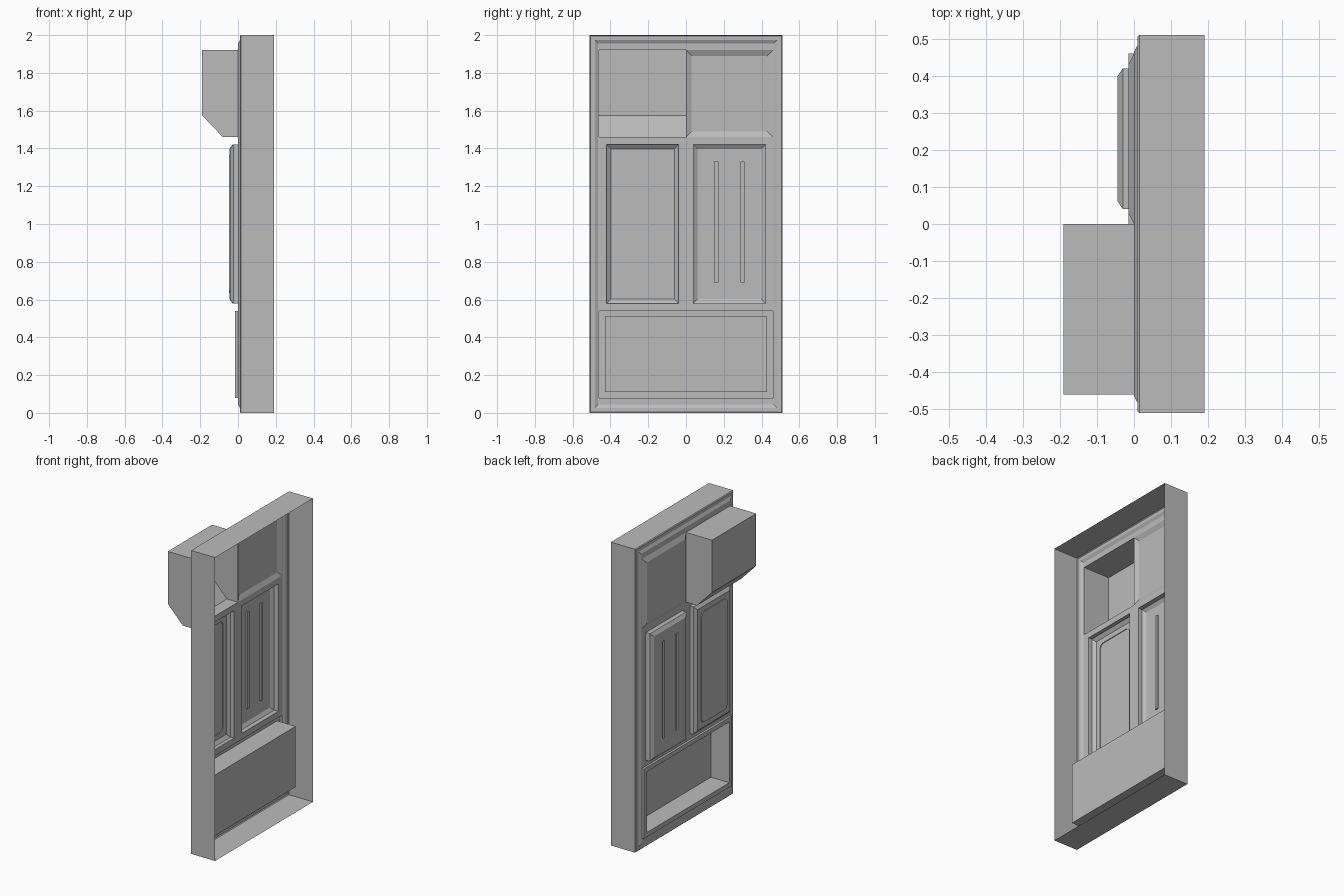
import bpy, bmesh, math

old = bpy.data.objects.get("Cube")
if old:
    bpy.data.objects.remove(old, do_unlink=True)

grey = bpy.data.materials.new("plain_grey")
grey.use_nodes = True
colour = (0.5, 0.5, 0.5, 1)
grey.diffuse_color = colour
grey.node_tree.nodes["Principled BSDF"].inputs["Base Color"].default_value = colour


def finish(bm, name):
    """Weld the sheet, turn its outside towards -x and make the object."""
    bmesh.ops.remove_doubles(bm, verts=bm.verts, dist=1e-5)
    bmesh.ops.recalc_face_normals(bm, faces=bm.faces)
    bm.normal_update()
    if sum(f.normal.x * f.calc_area() for f in bm.faces) > 0:
        bmesh.ops.reverse_faces(bm, faces=bm.faces)
    mesh = bpy.data.meshes.new(name)
    bm.to_mesh(mesh)
    bm.free()
    mesh.materials.append(grey)
    ob = bpy.data.objects.new(name, mesh)
    bpy.context.collection.objects.link(ob)


def inset(rect, d):
    y0, y1, z0, z1 = rect
    return (y0 + d, y1 - d, z0 + d, z1 - d)


def ring(bm, x, rect, r=0.0, steps=3):
    """Rectangle of vertices at depth x, with corners of radius r."""
    y0, y1, z0, z1 = rect
    centres = [(y1 - r, z1 - r), (y0 + r, z1 - r), (y0 + r, z0 + r), (y1 - r, z0 + r)]
    verts = []
    for i, (cy, cz) in enumerate(centres):
        for s in range(steps + 1):
            a = (i + s / steps) * math.pi / 2
            verts.append(bm.verts.new((x, cy + r * math.cos(a), cz + r * math.sin(a))))
    return verts


def loft(bm, levels, cap=True):
    """Join rings (x, rect[, radius]) into a pressed shape."""
    rings = [ring(bm, *level) for level in levels]
    for a, b in zip(rings, rings[1:]):
        n = len(a)
        for i in range(n):
            j = (i + 1) % n
            bm.faces.new((a[i], a[j], b[j], b[i]))
    if cap:
        bm.faces.new(rings[-1])


def sheet(bm, x, rect, holes):
    """Flat sheet at depth x with rectangular openings."""
    ys = sorted({v for r in [rect] + holes for v in r[:2]})
    zs = sorted({v for r in [rect] + holes for v in r[2:]})
    for ya, yb in zip(ys, ys[1:]):
        for za, zb in zip(zs, zs[1:]):
            cy, cz = (ya + yb) / 2, (za + zb) / 2
            if any(h[0] < cy < h[1] and h[2] < cz < h[3] for h in holes):
                continue
            corners = [(ya, za), (yb, za), (yb, zb), (ya, zb)]
            bm.faces.new([bm.verts.new((x, y, z)) for y, z in corners])


outline = (-0.51, 0.51, 0, 2)
hopper = (-0.46, 0, 1.46, 1.92)
upper = (0, 0.46, 1.46, 1.92)
plain = (-0.42, -0.04, 0.58, 1.42)
slotted = (0.04, 0.42, 0.58, 1.42)
tray = (-0.46, 0.46, 0.08, 0.54)

# Outer casing, open at the back, with a stepped rim
bm = bmesh.new()
loft(bm, [(0.19, outline), (0.015, outline), (0.01, inset(outline, 0.005)),
          (0.01, inset(outline, 0.027)), (0, inset(outline, 0.045))], cap=False)
finish(bm, "outer_casing")

# Face sheet with an opening for every pressed part
bm = bmesh.new()
sheet(bm, 0, inset(outline, 0.045), [hopper, upper, plain, slotted, tray])
finish(bm, "face_sheet")

# Projecting hollow box with a sloped underside
bm = bmesh.new()
loft(bm, [(0, hopper), (-0.08, hopper), (-0.19, (-0.46, 0, 1.575, 1.92))])
finish(bm, "projecting_box")

# Upper panel with sloped edges
bm = bmesh.new()
loft(bm, [(0, upper), (-0.015, inset(upper, 0.03))])
finish(bm, "upper_panel")

# Plain raised panel with a rounded centre plate
bm = bmesh.new()
plate = inset(plain, 0.055)
loft(bm, [(0, plain), (-0.025, plain), (-0.042, inset(plain, 0.022)),
          (-0.042, plate, 0.03), (-0.047, plate, 0.03)])
finish(bm, "plain_panel")

# Raised panel with two upright slots
bm = bmesh.new()
top = inset(slotted, 0.022)
slots = [(y - 0.011, y + 0.011, 0.69, 1.33) for y in (0.16, 0.3)]
loft(bm, [(0, slotted), (-0.03, slotted), (-0.045, top)], cap=False)
sheet(bm, -0.045, top, slots)
for slot in slots:
    loft(bm, [(-0.045, slot), (-0.036, slot)])
finish(bm, "slotted_panel")

# Deep lower tray with a raised border
bm = bmesh.new()
well = inset(tray, 0.03)
loft(bm, [(0, tray), (-0.015, tray), (-0.015, well), (0.12, well)])
finish(bm, "lower_tray")
